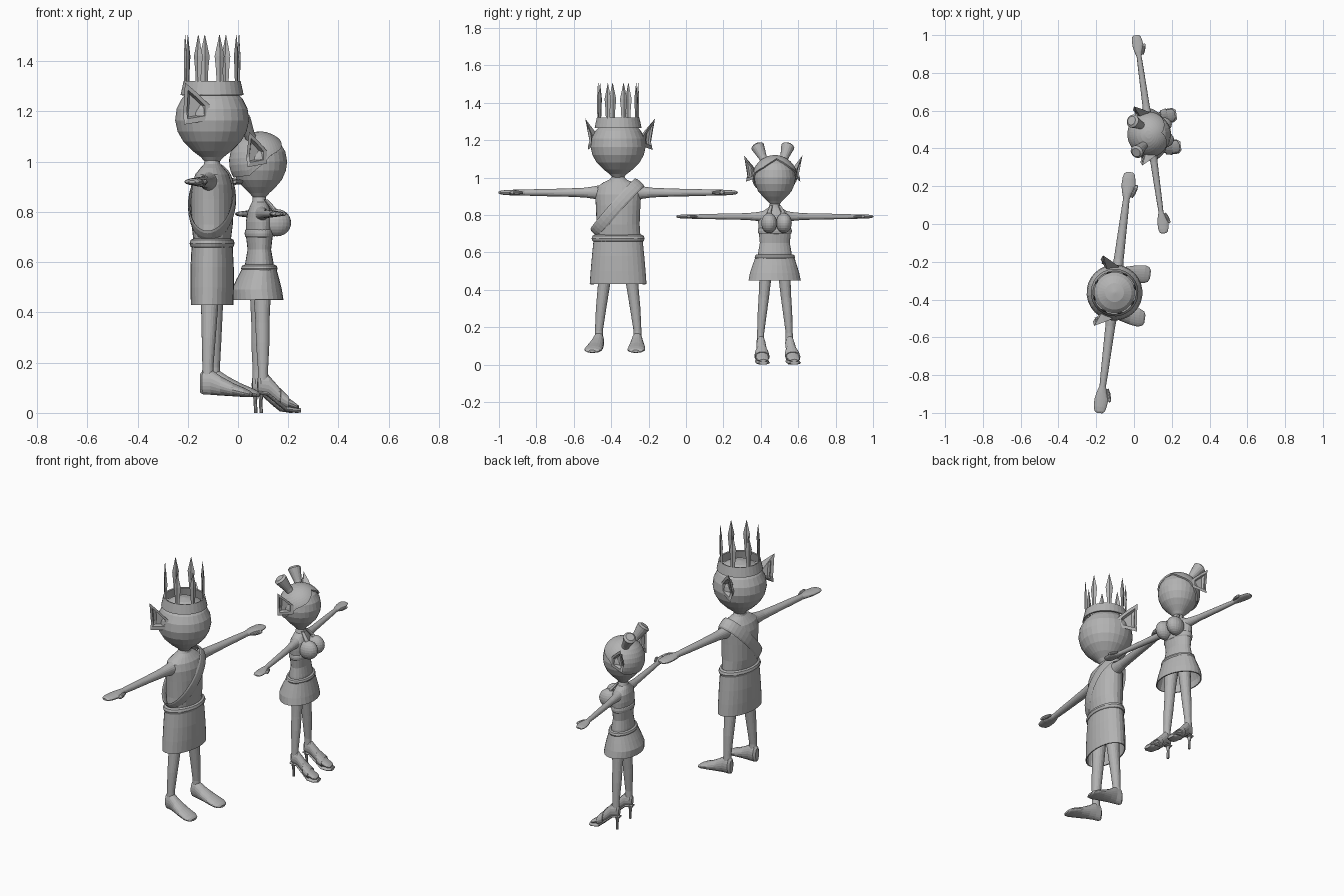
import bpy, bmesh, math
from mathutils import Matrix, Vector

GREY = bpy.data.materials.new("plain_grey")
GREY.diffuse_color = (0.45, 0.45, 0.45, 1)
FIG = Matrix.Identity(4)          # placement of the figure being built
AX = {'x': (1, 2, 0), 'y': (0, 2, 1), 'z': (0, 1, 2)}   # (u, v, along)


def finish(name, bm, local=None, thick=0):
    bmesh.ops.recalc_face_normals(bm, faces=bm.faces)
    me = bpy.data.meshes.new(name)
    bm.to_mesh(me)
    bm.free()
    me.transform(FIG @ (local or Matrix.Identity(4)))
    me.materials.append(GREY)
    ob = bpy.data.objects.new(name, me)
    bpy.context.collection.objects.link(ob)
    if thick:
        m = ob.modifiers.new("thickness", 'SOLIDIFY')
        m.thickness = thick
        m.offset = 0
    return ob


def loft(name, axis, secs, n=20, caps=True, local=None, thick=0):
    """Elliptic sections (along, centre u, centre v, radius u, radius v)."""
    bm = bmesh.new()
    iu, iv, ia = AX[axis]
    rings = []
    for a, cu, cv, ru, rv in secs:
        ring = []
        for k in range(n):
            t = 2 * math.pi * k / n
            p = [0, 0, 0]
            p[ia], p[iu], p[iv] = a, cu + ru * math.cos(t), cv + rv * math.sin(t)
            ring.append(bm.verts.new(p))
        rings.append(ring)
    for r, q in zip(rings, rings[1:]):
        for k in range(n):
            bm.faces.new((r[k], r[(k + 1) % n], q[(k + 1) % n], q[k]))
    if caps:
        bm.faces.new(rings[0])
        bm.faces.new(rings[-1])
    return finish(name, bm, local, thick)


def lathe(name, pts, n=28):
    return loft(name, 'z', [(z, 0, 0, r, r) for r, z in pts], n)


def ball(name, c, r, n=20):
    bm = bmesh.new()
    bmesh.ops.create_uvsphere(bm, u_segments=n, v_segments=n // 2 + 2, radius=1)
    return finish(name, bm, Matrix.Translation(c) @ Matrix.Diagonal((*r, 1)))


def hoop(name, c, rx, ry, rise, out, half, up, n=36, m=8):
    """Oval hoop; rise tilts it sideways, out/half are its section radii."""
    bm = bmesh.new()
    rings = []
    for k in range(n):
        t = 2 * math.pi * k / n
        d = Vector((rx * math.sin(t), ry * math.cos(t), rise * math.cos(t)))
        rings.append([bm.verts.new(Vector(c) + d + d.normalized() * out * math.cos(a)
                                   + Vector(up) * half * math.sin(a))
                      for a in (2 * math.pi * j / m for j in range(m))])
    for k in range(n):
        r, q = rings[k], rings[(k + 1) % n]
        for j in range(m):
            bm.faces.new((r[j], r[(j + 1) % m], q[(j + 1) % m], q[j]))
    return finish(name, bm)


def ear(name, s, size, dx, z0):
    """Pointed ear: hollow dish with a back tapering into the head."""
    rim = [(-.085, .188, .165), (-.04, .165, .125), (.008, .138, .075), (.008, .14, .015),
           (-.09, .175, -.002), (-.095, .165, .04)]
    rim = [Vector((x * size + dx, s * y * size, z * size + z0)) for x, y, z in rim]
    mid = sum(rim, Vector()) / len(rim)
    push = Vector((-.012, -.02 * s, 0)) * size
    bm = bmesh.new()
    loops = [[bm.verts.new(p) for p in rim],
             [bm.verts.new(mid.lerp(p, .68)) for p in rim],
             [bm.verts.new(mid.lerp(p, .6) + push) for p in rim]]
    root = bm.verts.new(mid + Vector((0, -.06 * s, -.01)) * size)
    n = len(rim)
    for k in range(n):
        j = (k + 1) % n
        for a, b in zip(loops, loops[1:]):
            bm.faces.new((a[k], a[j], b[j], b[k]))
        bm.faces.new((loops[0][k], loops[0][j], root))
    bm.faces.new(loops[2])
    finish(name, bm)


def arm(name, s, z, secs, thumb):
    loft(name, 'y', [(s * y, x, z, rx, rz) for y, x, rx, rz in secs])
    y, x, l, r = thumb
    c = Matrix.Translation((x, s * y, z)) @ Matrix.Rotation(-s * .3, 4, 'Z')
    loft(name + "_thumb", 'y', [(s * l * k, 0, 0, r * w, r * w) for k, w in
                                ((-1, .6), (-.3, 1), (.5, .95), (.9, .6), (1, .2))], 10, True, c)


# ---------- tall figure with crown ----------
FIG = Matrix.Translation((-.103, -.363, 0)) @ Matrix.Rotation(math.radians(-7.2), 4, 'Z')
lathe("tall_head", [(.028, .97), (.03, 1.0), (.045, 1.018), (.078, 1.043), (.115, 1.08), (.138, 1.12),
                    (.148, 1.165), (.142, 1.21), (.122, 1.25), (.09, 1.285), (.05, 1.305), (.005, 1.312)])
loft("tall_torso", 'z', [(.66, 0, 0, .07, .122), (.75, 0, 0, .082, .116), (.85, 0, 0, .083, .12),
                         (.91, 0, 0, .079, .124), (.95, 0, 0, .066, .115), (.975, 0, 0, .046, .078),
                         (.99, 0, 0, .033, .045), (1.01, 0, 0, .028, .03)], 24)
loft("tall_skirt", 'z', [(.43, 0, 0, .08, .15), (.5, 0, 0, .082, .145), (.58, 0, 0, .082, .138),
                         (.66, 0, 0, .078, .13)], 28, False, None, .006)
hoop("tall_belt", (0, 0, .675), .072, .126, 0, .017, .02, (0, 0, 1))
hoop("sash", (0, -.004, .838), .088, .12, .135, .007, .033, (0, -.74, .67))
loft("crown_band", 'z', [(1.265, 0, 0, .122, .122), (1.32, 0, 0, .11, .11)], 32, False, None, .008)
for k in range(8):                # crown spikes
    turn = Matrix.Rotation(math.radians(22.5 + 45 * k), 4, 'Z') @ Matrix.Translation((.111, 0, 0))
    loft("crown_spike", 'z', [(1.31, 0, 0, .004, .012), (1.36, 0, 0, .005, .014),
                              (1.42, 0, 0, .006, .02), (1.505, 0, 0, .001, .001)], 4, True, turn)
for s in (-1, 1):
    ear("tall_ear", s, 1, 0, 1.15)
    arm("tall_arm", s, .92, [(.07, 0, .04, .045), (.125, 0, .03, .034), (.18, 0, .026, .026),
                             (.3, 0, .023, .021), (.42, 0, .02, .019), (.5, 0, .017, .016),
                             (.535, 0, .028, .016), (.57, .002, .037, .015), (.61, 0, .034, .013),
                             (.632, 0, .028, .01), (.643, 0, .015, .005)], (.545, .037, .036, .011))
    loft("tall_leg", 'z', [(.12, -.005, s * .105, .024, .023), (.18, -.004, s * .104, .022, .021),
                           (.3, -.002, s * .092, .028, .028), (.46, 0, s * .072, .036, .034),
                           (.6, 0, s * .06, .04, .04)])
    loft("tall_foot", 'x', [(-.034, s * .104, .118, .014, .038), (-.024, s * .104, .122, .026, .048),
                            (.01, s * .104, .122, .03, .05), (.05, s * .108, .107, .037, .038),
                            (.1, s * .113, .092, .045, .026), (.145, s * .116, .081, .048, .018),
                            (.168, s * .117, .075, .038, .012), (.177, s * .117, .072, .02, .006)])

# ---------- short figure with heels ----------
FIG = Matrix.Translation((.085, .475, 0)) @ Matrix.Rotation(math.radians(8), 4, 'Z')
lathe("short_head", [(.028, .82), (.027, .86), (.04, .875), (.066, .9), (.09, .928), (.106, .965),
                     (.111, 1.0), (.104, 1.04), (.083, 1.075), (.05, 1.1), (.004, 1.108)])

# hair cap: parted in front, long at the back
line = [(0, 32), (20, 45), (45, 64), (75, 78), (95, 98), (120, 118), (180, 122)]


def hairline(a):
    for (a0, t0), (a1, t1) in zip(line, line[1:]):
        if a <= a1 + 1e-6:
            return math.radians(t0 + (t1 - t0) * (a - a0) / (a1 - a0))


bm = bmesh.new()
n, m = 48, 10
grid = []
for k in range(n):
    deg = 360 * k / n
    end = hairline(min(deg, 360 - deg))
    f = math.radians(deg)
    col = []
    for j in range(1, m + 1):
        t = end * j / m
        r = .116
        col.append(bm.verts.new((r * math.sin(t) * math.cos(f), r * math.sin(t) * math.sin(f),
                                 1.0 + r * math.cos(t))))
    grid.append(col)
top = bm.verts.new((0, 0, 1.116))
for k in range(n):
    a, b = grid[k], grid[(k + 1) % n]
    bm.faces.new((top, a[0], b[0]))
    for j in range(m - 1):
        bm.faces.new((a[j], a[j + 1], b[j + 1], b[j]))
finish("hair_cap", bm, None, .009)

loft("short_torso", 'z', [(.55, 0, 0, .06, .095), (.6, 0, 0, .055, .09), (.65, 0, 0, .046, .081),
                          (.7, 0, 0, .052, .086), (.76, 0, 0, .053, .09), (.8, 0, 0, .046, .088),
                          (.825, 0, 0, .036, .058), (.84, 0, 0, .029, .034), (.86, 0, 0, .026, .027)], 24)
loft("short_skirt", 'z', [(.45, -.006, 0, .098, .138), (.49, -.01, 0, .096, .13), (.53, -.006, 0, .082, .117),
                          (.58, 0, 0, .062, .1)], 28, False, None, .006)
hoop("short_belt", (0, 0, .575), .058, .095, 0, .014, .015, (0, 0, 1))
hoop("top_band", (0, 0, .715), .052, .086, 0, .006, .016, (0, 0, 1))
for s in (-1, 1):
    ball("top_cup", (.066, s * .04, .757), (.056, .042, .054))
    loft("top_strap", 'z', [(.78, .078, s * .042, .02, .024), (.815, .05, s * .037, .012, .012),
                            (.85, .022, s * .022, .008, .008)], 10)
    ear("short_ear", s, .84, .008, .98)
    a, b = Vector((-.03, s * .045, 1.075)), Vector((-.085, s * .084, 1.172))
    aim = Matrix.Translation(a) @ (b - a).to_track_quat('Z', 'Y').to_matrix().to_4x4()
    loft("hair_bun", 'z', [(0, 0, 0, .02, .02), (.04, 0, 0, .022, .022), (.09, 0, 0, .032, .032),
                           (.112, 0, 0, .036, .036), (.122, 0, 0, .024, .024)], 16, True, aim)
    arm("short_arm", s, .792, [(.05, 0, .03, .032), (.09, 0, .024, .024), (.15, 0, .019, .018),
                               (.25, 0, .017, .016), (.35, 0, .015, .014), (.415, 0, .013, .012),
                               (.445, 0, .022, .012), (.475, .002, .029, .011), (.505, 0, .027, .01),
                               (.522, 0, .022, .008), (.53, 0, .012, .004)], (.452, .029, .03, .009))
    loft("short_leg", 'z', [(.11, .004, s * .078, .021, .02), (.17, .004, s * .077, .02, .019),
                            (.28, .004, s * .068, .027, .025), (.36, .004, s * .06, .028, .028),
                            (.46, .004, s * .052, .034, .032), (.54, 0, s * .05, .04, .04)])
    loft("short_foot", 'x', [(-.018, s * .078, .112, .012, .026), (-.008, s * .078, .115, .021, .036),
                             (.025, s * .078, .11, .024, .042), (.065, s * .08, .072, .029, .034),
                             (.105, s * .083, .04, .035, .02), (.135, s * .084, .027, .032, .011),
                             (.146, s * .084, .023, .018, .006)], 16)
    loft("shoe_sole", 'x', [(-.022, s * .078, .08, .016, .006), (.02, s * .078, .077, .023, .008),
                            (.06, s * .08, .043, .028, .009), (.095, s * .083, .016, .038, .01),
                            (.135, s * .084, .01, .038, .01), (.153, s * .084, .01, .024, .009)], 16)
    loft("shoe_strap", 'x', [(.07, s * .081, .062, .034, .036), (.102, s * .083, .042, .039, .025)],
         16, False, None, .005)
    loft("shoe_heel", 'z', [(0, -.004, s * .078, .007, .007), (.05, -.005, s * .078, .007, .008),
                            (.085, -.005, s * .078, .014, .016)], 10)
